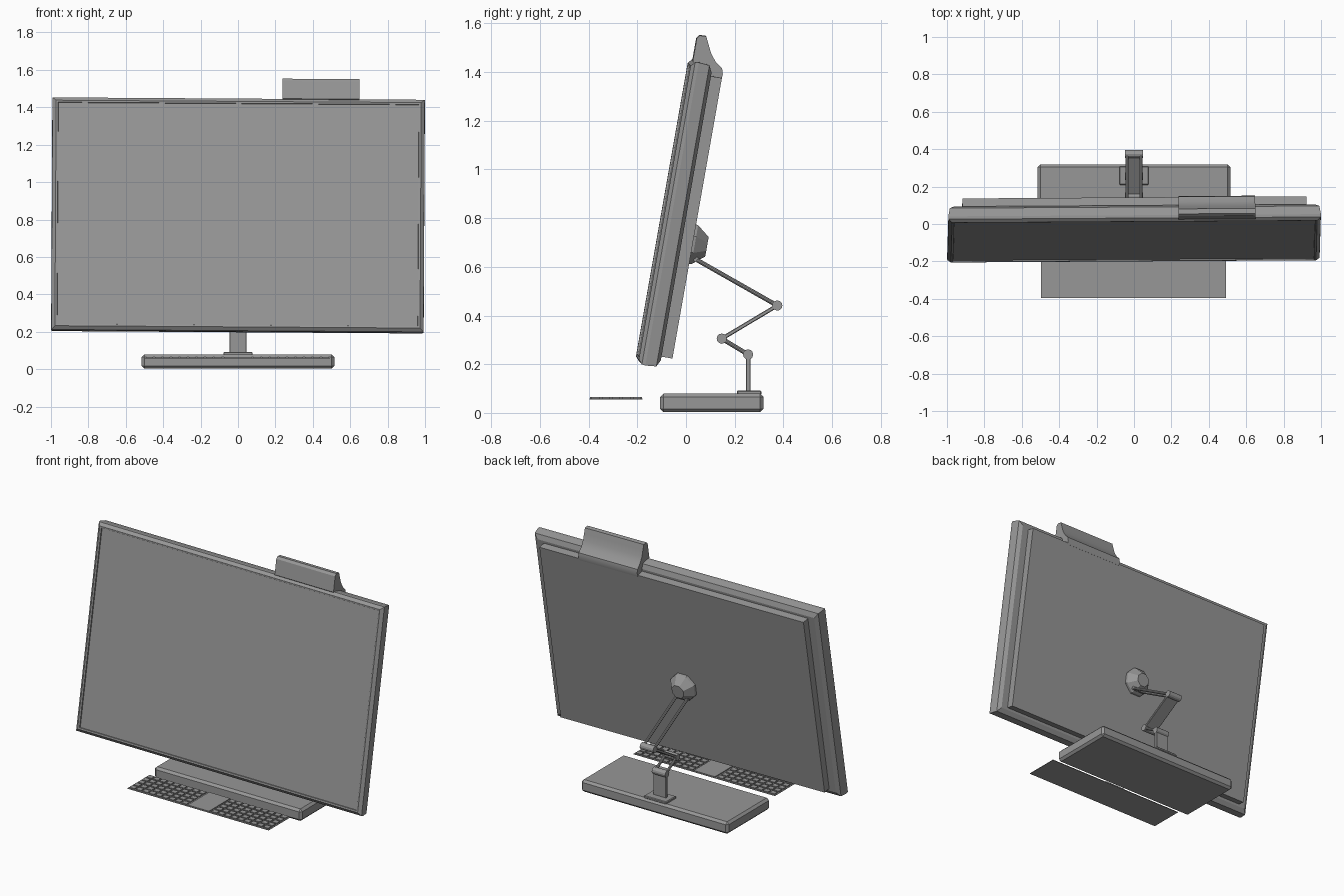
import bpy, bmesh, math
from mathutils import Matrix, Vector

if "Cube" in bpy.data.objects:
    bpy.data.objects.remove(bpy.data.objects["Cube"])

# Display tilts back ten degrees, with a very slight roll and yaw
PIVOT = Vector((0, -0.19, 0.80))
LEAN = Matrix.Rotation(math.radians(-10), 4, 'X')
TILT = (Matrix.Translation(LEAN @ PIVOT) @ Matrix.Rotation(0.006, 4, 'Z')
        @ Matrix.Rotation(0.0065, 4, 'Y') @ LEAN @ Matrix.Translation(-PIVOT))

# Dark grey plastic on every part
GREY = bpy.data.materials.new("dark_grey")
GREY.diffuse_color = (0.31, 0.31, 0.31, 1)
GREY.use_nodes = True
GREY.node_tree.nodes["Principled BSDF"].inputs["Base Color"].default_value = GREY.diffuse_color


def finish(name, bm, matrix=None):
    bmesh.ops.recalc_face_normals(bm, faces=bm.faces)
    if matrix:
        bm.transform(matrix)
    mesh = bpy.data.meshes.new(name)
    bm.to_mesh(mesh)
    bm.free()
    mesh.materials.append(GREY)
    obj = bpy.data.objects.new(name, mesh)
    bpy.context.collection.objects.link(obj)
    return obj


def loft(name, rings, matrix=None, cap_start=True):
    """Skin closed rings of points, capping the ends."""
    bm = bmesh.new()
    rows = [[bm.verts.new(p) for p in ring] for ring in rings]
    n = len(rows[0])
    for a, b in zip(rows, rows[1:]):
        for i in range(n):
            bm.faces.new((a[i], a[(i + 1) % n], b[(i + 1) % n], b[i]))
    if cap_start:
        bm.faces.new(rows[0])
    bm.faces.new(rows[-1])
    return finish(name, bm, matrix)


def rect(hx, hv, w, cv=0.80):
    return [(-hx, w, cv - hv), (hx, w, cv - hv), (hx, w, cv + hv), (-hx, w, cv + hv)]


def octagon(r, w, cx=0, cv=0.687):
    return [(cx + r * math.cos(a), w, cv + r * math.sin(a))
            for a in (math.pi / 8 + k * math.pi / 4 for k in range(8))]


def add_box(bm, x0, x1, y0, y1, z0, z1):
    m = Matrix.Translation(((x0 + x1) / 2, (y0 + y1) / 2, (z0 + z1) / 2)) \
        @ Matrix.Diagonal((x1 - x0, y1 - y0, z1 - z0, 1))
    bmesh.ops.create_cube(bm, size=1, matrix=m)


def box(name, *bounds, matrix=None, bevel=0, segments=1):
    bm = bmesh.new()
    add_box(bm, *bounds)
    obj = finish(name, bm, matrix)
    if bevel:
        mod = obj.modifiers.new("bevel", 'BEVEL')
        mod.width, mod.segments = bevel, segments
    return obj


# Display: bezel with raised rim, recessed screen, stepped rear housing
loft("display_frame", [rect(*r) for r in (
    (0.963, 0.600, -0.224), (0.965, 0.602, -0.235), (0.976, 0.612, -0.236),
    (0.995, 0.630, -0.220), (0.996, 0.632, -0.205), (0.988, 0.628, -0.160),
    (0.965, 0.600, -0.146))], TILT, cap_start=False)
box("screen", -0.966, 0.966, -0.228, -0.218, 0.197, 1.403, matrix=TILT)
box("rear_panel", -0.92, 0.92, -0.155, -0.100, 0.215, 1.385, matrix=TILT)

# Camera clip: side profile swept across the top edge
clip = [(-0.215, 1.42), (-0.228, 1.43), (-0.228, 1.525), (-0.218, 1.54), (-0.191, 1.541),
        (-0.176, 1.51), (-0.159, 1.475), (-0.135, 1.445), (-0.104, 1.422),
        (-0.097, 1.40), (-0.099, 1.375), (-0.15, 1.375)]
clip_obj = loft("camera_clip", [[(x, w, v) for w, v in clip] for x in (0.235, 0.645)], TILT)
bpy.context.view_layer.objects.active = clip_obj
clip_obj.select_set(True)
bpy.ops.object.shade_smooth_by_angle(angle=math.radians(28))

# Faceted swivel mount on the back
loft("swivel_mount", [octagon(0.090, -0.102), octagon(0.088, -0.085),
                      octagon(0.044, -0.034)], TILT)

# Folding arm: joints listed from the mount down to the stem
JOINTS = [(0.042, 0.630), (0.375, 0.441), (0.147, 0.305), (0.255, 0.240)]


def rod(bm, p, q, radius, sides=10):
    p, q = Vector(p), Vector(q)
    m = Matrix.Translation((p + q) / 2) @ (q - p).to_track_quat('Z', 'Y').to_matrix().to_4x4()
    bmesh.ops.create_cone(bm, cap_ends=True, segments=sides, radius1=radius,
                          radius2=radius, depth=(q - p).length, matrix=m)


bm = bmesh.new()
for y, z in JOINTS[1:]:
    rod(bm, (-0.047, y, z), (0.047, y, z), 0.021, 12)
rod(bm, (-0.045, *JOINTS[0]), (0.045, *JOINTS[0]), 0.011)
finish("arm_joints", bm)

for name, a, b in (("upper_arm", 0, 1), ("lower_arm", 2, 3)):
    bm = bmesh.new()
    for x in (-0.037, 0.037):
        rod(bm, (x, *JOINTS[a]), (x, *JOINTS[b]), 0.009)
    finish(name, bm)

(ya, za), (yb, zb) = JOINTS[1:3]
length = math.hypot(yb - ya, zb - za)
box("middle_arm", -0.045, 0.045, 0, length, -0.008, 0.008,
    matrix=Matrix.Translation((0, ya, za))
    @ Matrix.Rotation(math.atan2(zb - za, yb - ya), 4, 'X'), bevel=0.003)

# Stem and base
box("stem", -0.045, 0.045, 0.246, 0.265, 0.085, 0.240, bevel=0.003)
box("stem_plate", -0.078, 0.078, 0.209, 0.310, 0.075, 0.092, bevel=0.004)
box("base", -0.515, 0.515, -0.106, 0.319, 0.003, 0.079, bevel=0.014)

# Keyboard: thin plate with two blocks of keys either side of a blank middle
box("keyboard_plate", -0.497, 0.492, -0.396, -0.178, 0.056, 0.059)
bm = bmesh.new()
COLS, ROWS, PX, PY = 9, 5, 0.0455, 0.0425
for start in (-0.494, 0.079):
    for c in range(COLS):
        for r in range(ROWS):
            x, y = start + c * PX, -0.393 + r * PY
            add_box(bm, x + 0.005, x + PX - 0.005, y + 0.005, y + PY - 0.005, 0.0585, 0.065)
# Blank middle pad level with the keys
add_box(bm, -0.076, 0.072, -0.394, -0.180, 0.0585, 0.065)
finish("keyboard_keys", bm)
